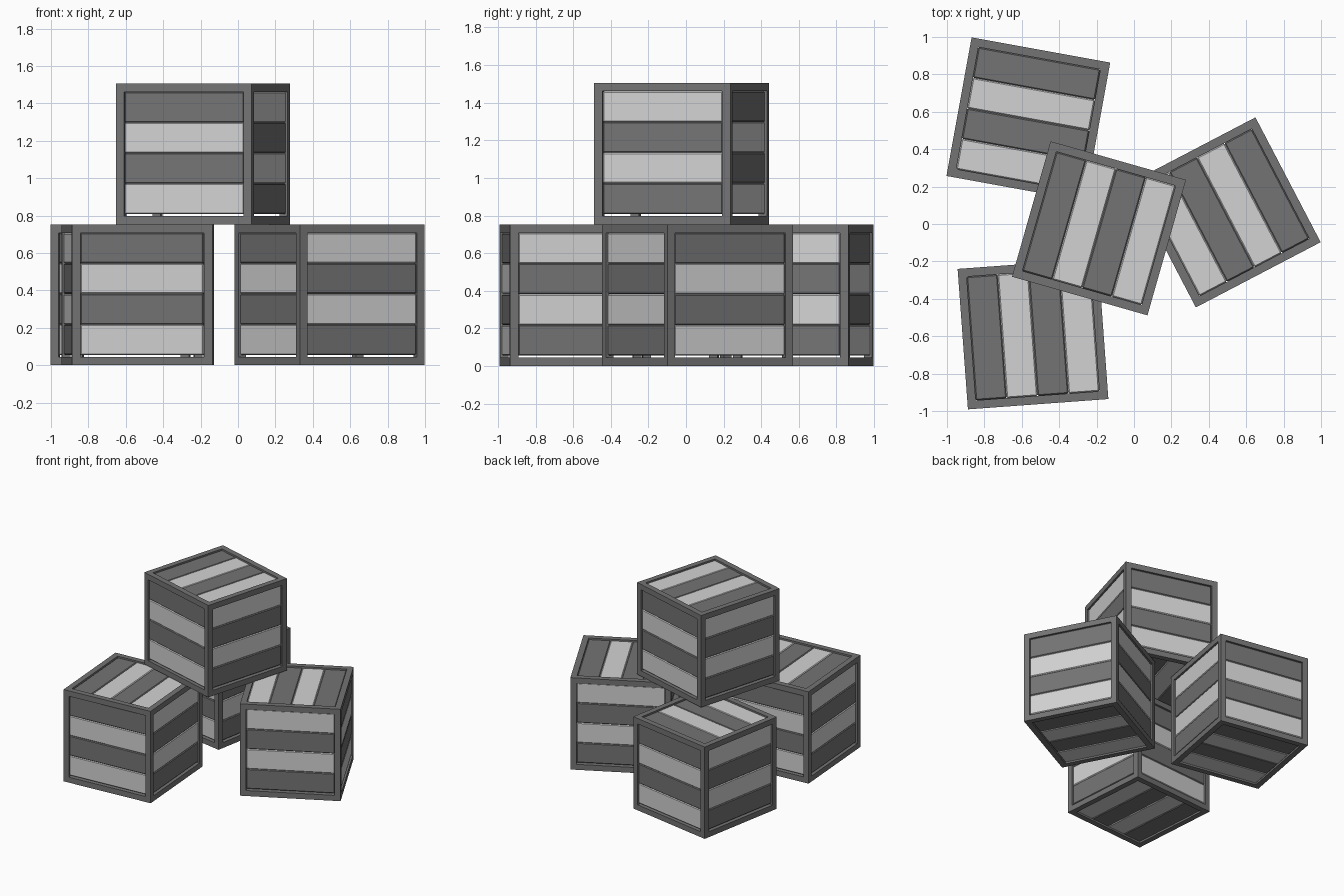
import bpy, bmesh
from math import radians, pi
from mathutils import Matrix, Vector

cube = bpy.data.objects.get("Cube")
if cube:
    bpy.data.objects.remove(cube, do_unlink=True)

SIZE = 0.753            # outer edge of a crate
HALF = SIZE / 2
BEAM = 0.045            # thickness of the frame beams
INNER = SIZE - 2 * BEAM
RECESS = 0.01           # slats sit behind the frame
THICK = 0.025
GAP = 0.01              # open slot under the side slats
BEVEL = 0.006


def make_material(name, value):
    mat = bpy.data.materials.new(name)
    mat.use_nodes = True
    color = (value, value, value, 1)
    mat.diffuse_color = color
    mat.node_tree.nodes["Principled BSDF"].inputs["Base Color"].default_value = color
    return mat


DARK = make_material("dark grey wood", 0.175)
LIGHT = make_material("light grey wood", 0.65)


def add_box(bm, center, dims, turn=Matrix(), bevel=0):
    place = turn @ Matrix.Translation(center) @ Matrix.Diagonal((*dims, 1))
    verts = bmesh.ops.create_cube(bm, size=1, matrix=place)["verts"]
    if bevel:
        edges = list({e for v in verts for e in v.link_edges})
        bmesh.ops.bevel(bm, geom=edges, offset=bevel, segments=1, affect='EDGES')


def finish(bm, name, mat, place):
    bmesh.ops.recalc_face_normals(bm, faces=bm.faces)
    mesh = bpy.data.meshes.new(name)
    bm.to_mesh(mesh)
    bm.free()
    mesh.materials.append(mat)
    obj = bpy.data.objects.new(name, mesh)
    obj.matrix_world = place
    bpy.context.collection.objects.link(obj)


def add_crate(name, x, y, z, angle, swap):
    place = Matrix.Translation((x, y, z + HALF)) @ Matrix.Rotation(radians(angle), 4, 'Z')

    # Frame: four posts with rails between them
    frame = bmesh.new()
    off = HALF - BEAM / 2
    for a in (-off, off):
        for b in (-off, off):
            add_box(frame, (a, b, 0), (BEAM, BEAM, SIZE))
            add_box(frame, (0, a, b), (INNER, BEAM, BEAM))
            add_box(frame, (a, 0, b), (BEAM, INNER, BEAM))
    finish(frame, name + "_frame", DARK, place)

    # Slats: four to a face, alternating dark and light
    slats = (bmesh.new(), bmesh.new())
    depth = HALF - RECESS - THICK / 2
    for i in range(4):
        # Side walls, with opposite order on neighbouring walls
        height = (INNER - GAP) / 4
        level = -INNER / 2 + GAP + height * (i + 0.5)
        for side in range(4):
            turn = Matrix.Rotation(side * pi / 2, 4, 'Z')
            light = (i + side + swap + 1) % 2
            add_box(slats[light], (0, -depth, level), (INNER, THICK, height), turn, BEVEL)
        # Lid and base
        width = INNER / 4
        across = -INNER / 2 + width * (i + 0.5)
        light = (i + swap) % 2
        for level in (-depth, depth):
            add_box(slats[light], (across, 0, level), (width, INNER, THICK), bevel=BEVEL)
    finish(slats[0], name + "_dark_slats", DARK, place)
    finish(slats[1], name + "_light_slats", LIGHT, place)


# Three crates on the ground and one stacked on top
add_crate("back_crate", -0.565, 0.56, 0, 79.7, 1)
add_crate("front_crate", -0.54, -0.588, 0, 4.2, 0)
add_crate("side_crate", 0.49, 0.062, 0, 27.6, 1)
add_crate("top_crate", -0.187, -0.023, SIZE, -15.9, 0)
